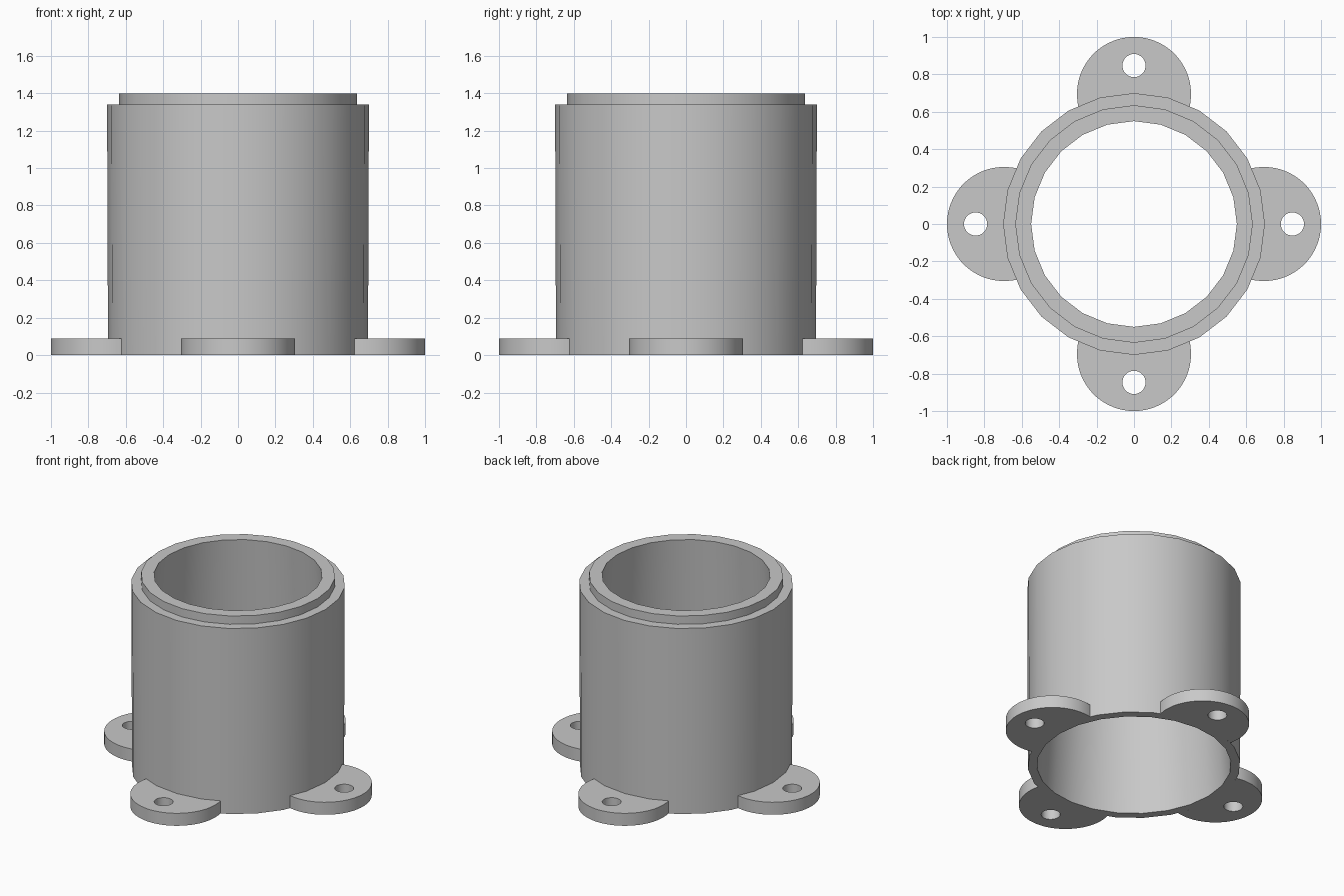
import bpy, bmesh
from math import sin, cos, radians, pi, tau
from mathutils import Matrix

cube = bpy.data.objects.get("Cube")
if cube:
    bpy.data.objects.remove(cube)

grey = bpy.data.materials.new("mid grey")
grey.use_nodes = True
COLOUR = (0.58, 0.58, 0.58, 1)
grey.diffuse_color = COLOUR
grey.node_tree.nodes["Principled BSDF"].inputs["Base Color"].default_value = COLOUR

SIDES = 24
TUBE_R, EAR_R, EAR_X, EAR_H = 0.695, 0.305, 0.695, 0.09


def make_object(name, bm):
    bmesh.ops.recalc_face_normals(bm, faces=bm.faces)
    mesh = bpy.data.meshes.new(name)
    bm.to_mesh(mesh)
    bm.free()
    mesh.materials.append(grey)
    obj = bpy.data.objects.new(name, mesh)
    bpy.context.collection.objects.link(obj)
    # Round walls read smooth, rims stay sharp
    bpy.ops.object.select_all(action="DESELECT")
    obj.select_set(True)
    bpy.context.view_layer.objects.active = obj
    bpy.ops.object.shade_smooth_by_angle(angle=radians(20))


def add_loop(bm, points):
    verts = [bm.verts.new((x, y, 0)) for x, y in points]
    return [bm.edges.new((verts[i - 1], verts[i])) for i in range(len(verts))]


# Open tube with a stepped rim and a bore that narrows towards the top
profile = [(0.635, 0), (TUBE_R, 0), (0.7, 1.34), (0.635, 1.34), (0.635, 1.4), (0.55, 1.4)]
bm = bmesh.new()
rings = [[bm.verts.new((r * cos(tau * i / SIDES), r * sin(tau * i / SIDES), z))
          for i in range(SIDES)] for r, z in profile]
for k in range(len(rings)):
    a, b = rings[k - 1], rings[k]
    for i in range(SIDES):
        bm.faces.new((a[i - 1], a[i], b[i], b[i - 1]))
make_object("tube", bm)


# Mounting ears: round plates that meet the tube wall, each with a bolt hole
def make_ear(name, turn):
    bm = bmesh.new()
    sweep = radians(103.6)
    steps = 40
    outline = []
    for i in range(steps + 1):
        a = -sweep + 2 * sweep * i / steps
        outline.append((EAR_X + EAR_R * cos(a), EAR_R * sin(a)))
    for i in (1, 0, -1):
        a = tau * i / SIDES
        outline.append((TUBE_R * cos(a), TUBE_R * sin(a)))
    hole = [(0.847 + 0.062 * cos(tau * i / 32), 0.062 * sin(tau * i / 32)) for i in range(32)]
    edges = add_loop(bm, outline) + add_loop(bm, hole)
    bmesh.ops.triangle_fill(bm, use_beauty=True, use_dissolve=False, edges=edges)
    new = bmesh.ops.extrude_face_region(bm, geom=bm.faces[:], use_keep_orig=True)["geom"]
    top = [g for g in new if isinstance(g, bmesh.types.BMVert)]
    bmesh.ops.translate(bm, vec=(0, 0, EAR_H), verts=top)
    bm.transform(Matrix.Rotation(turn, 4, "Z"))
    make_object(name, bm)


for i, side in enumerate(("left", "back", "right", "front")):
    make_ear(side + "_mounting_ear", i * pi / 2)
